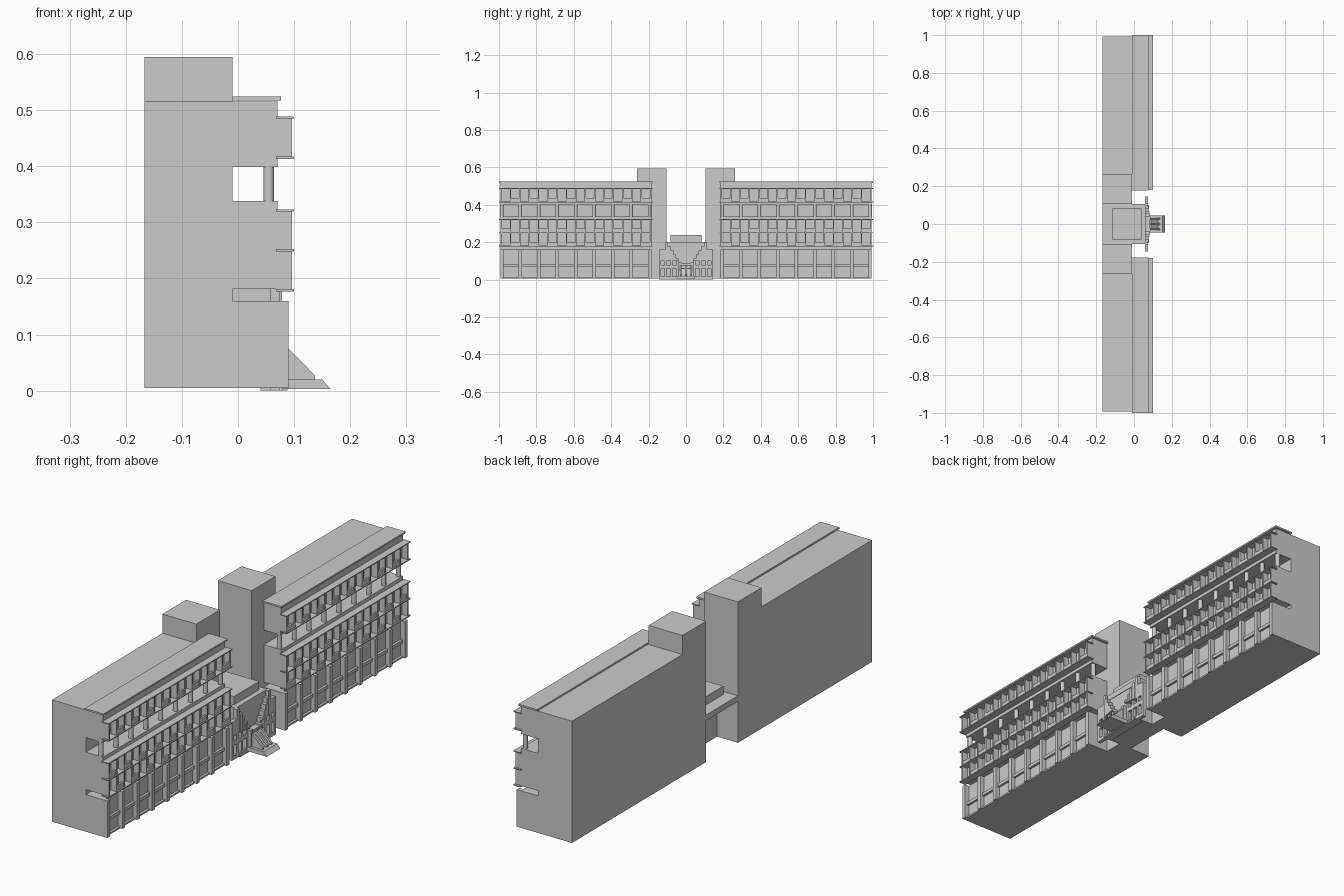
import bpy, bmesh

if "Cube" in bpy.data.objects:
    bpy.data.objects.remove(bpy.data.objects["Cube"])

def add_box(bm, x0, x1, y0, y1, z0, z1):
    v = [bm.verts.new((x, y, z)) for x in (x0, x1) for y in (y0, y1) for z in (z0, z1)]
    for f in ((0, 1, 3, 2), (4, 6, 7, 5), (0, 4, 5, 1), (2, 3, 7, 6), (0, 2, 6, 4), (1, 5, 7, 3)):
        bm.faces.new([v[i] for i in f])

def finish(name, bm, mirror):
    bmesh.ops.recalc_face_normals(bm, faces=bm.faces[:])
    me = bpy.data.meshes.new(name)
    bm.to_mesh(me)
    bm.free()
    ob = bpy.data.objects.new(name, me)
    bpy.context.collection.objects.link(ob)
    if mirror:
        m = ob.modifiers.new("mirror", 'MIRROR')
        m.use_axis = (False, True, False)
        m.use_mirror_merge = False
    return ob

def boxes(name, items, mirror=True):
    bm = bmesh.new()
    for b in items:
        add_box(bm, *b)
    return finish(name, bm, mirror)

def extrude_xz(name, pts, spans, mirror=False):
    bm = bmesh.new()
    for y0, y1 in spans:
        a = [bm.verts.new((x, y0, z)) for x, z in pts]
        b = [bm.verts.new((x, y1, z)) for x, z in pts]
        bm.faces.new(a)
        bm.faces.new(b)
        for i in range(len(pts)):
            j = (i + 1) % len(pts)
            bm.faces.new((a[i], a[j], b[j], b[i]))
    return finish(name, bm, mirror)

Y0, Y1 = 0.185, 0.993

# Wing body: notched cross-section with an open gallery and a lower slot
extrude_xz("wing_body", [
    (-0.167, 0.005), (0.07, 0.005), (0.07, 0.16), (-0.01, 0.16), (-0.01, 0.181),
    (0.07, 0.181), (0.07, 0.338), (-0.01, 0.338), (-0.01, 0.399), (0.07, 0.399),
    (0.07, 0.515), (-0.167, 0.515)], [(Y0, Y1)], True)

# Stair towers next to the entrance
boxes("tower", [(-0.167, -0.01, 0.105, Y0, 0.005, 0.595),
                (-0.167, -0.01, Y0, 0.262, 0.515, 0.595)])

# Roof cornice
boxes("cornice", [(-0.01, 0.077, 0.178, 1.0, 0.517, 0.524)])

# Thin balcony slabs along the facade
boxes("balcony_slabs", [(0.068, 0.1, 0.18, 1.0, z - 0.002, z + 0.002)
                        for z in (0.179, 0.25, 0.321, 0.415, 0.487)])

# Vertical fins between slabs, low parapets in alternate bays
n = 16
pitch = (Y1 - Y0 - 0.008) / n
fins, parapets = [], []
for row, (z0, z1) in enumerate(((0.18, 0.25), (0.25, 0.321), (0.415, 0.487))):
    for i in range(n + 1):
        y = Y0 + i * pitch
        fins.append((0.069, 0.096, y, y + 0.007, z0, z1))
        if i < n and (i + row) % 2 == 0:
            parapets.append((0.086, 0.094, y + 0.007, y + pitch, z0, z0 + 0.022))
boxes("facade_fins", fins)
boxes("balcony_parapets", parapets)

# Ground storey piers and rails
p2 = (Y1 - Y0 - 0.018) / 8
boxes("ground_piers", [(0.069, 0.09, Y0 + i * p2, Y0 + i * p2 + 0.018, 0.005, 0.16)
                       for i in range(9)])
boxes("ground_rails", [(0.069, 0.08, Y0, Y1, 0.005, 0.012),
                       (0.069, 0.08, Y0, Y1, 0.066, 0.08)])

# Round gallery columns
bm = bmesh.new()
for i in range(9):
    r = bmesh.ops.create_cone(bm, cap_ends=True, segments=16, radius1=0.0095,
                              radius2=0.0095, depth=0.063)
    bmesh.ops.translate(bm, verts=r["verts"], vec=(0.055, Y0 + 0.01 + i * p2, 0.3685))
cols = finish("gallery_columns", bm, True)
bpy.context.view_layer.objects.active = cols
cols.select_set(True)
bpy.ops.object.shade_smooth_by_angle()

# Central entrance block, roof slab and raised skylight
boxes("entrance_block", [(-0.07, 0.06, -0.105, 0.105, 0.005, 0.18)], False)
boxes("entrance_roof", [(-0.167, 0.062, -0.105, 0.105, 0.178, 0.202)], False)
boxes("roof_skylight", [(-0.115, 0.04, -0.083, 0.083, 0.2, 0.237)], False)

# Stepped screen wall, rising outwards
heights = (0.09, 0.112, 0.134, 0.156, 0.178)
steps = [(0.058, 0.088 - 0.0025 * i, 0.025 + 0.014 * i, 0.039 + 0.014 * i, 0.1 if i else 0.0, h)
         for i, h in enumerate(heights) if i != 0]
steps.append((0.058, 0.088, 0.025, 0.039, 0.0, heights[0]))
steps += [(0.058, 0.074, 0.095, 0.112, 0.1, 0.202), (0.058, 0.074, 0.112, 0.145, 0.1, 0.16)]
boxes("stepped_screen", steps)

# Window openings in the screen: posts and rails
posts = [(0.058, 0.074, y, y + 0.012, 0.0, 0.1) for y in (0.039, 0.071, 0.103, 0.133)]
rails = [(0.058, 0.074, 0.039, 0.145, 0.0, 0.015), (0.058, 0.074, 0.039, 0.145, 0.06, 0.078)]
boxes("screen_window_frames", posts + rails)

# Door head and entrance stair
boxes("door_head", [(0.058, 0.085, -0.03, 0.03, 0.075, 0.085)], False)
extrude_xz("stair_base", [(0.06, 0.003), (0.165, 0.003), (0.15, 0.02), (0.06, 0.02)],
           [(-0.045, 0.045)])
extrude_xz("stair_walls", [(0.06, 0.018), (0.137, 0.018), (0.137, 0.027), (0.09, 0.075), (0.06, 0.075)],
           [(y - 0.005, y + 0.005) for y in (-0.028, 0.0, 0.028)])
extrude_xz("stair_flight", [(0.06, 0.018), (0.13, 0.018), (0.09, 0.058), (0.06, 0.058)],
           [(-0.028, 0.028)])
boxes("foundation", [(0.04, 0.08, -0.1, 0.1, 0.0, 0.006)], False)
